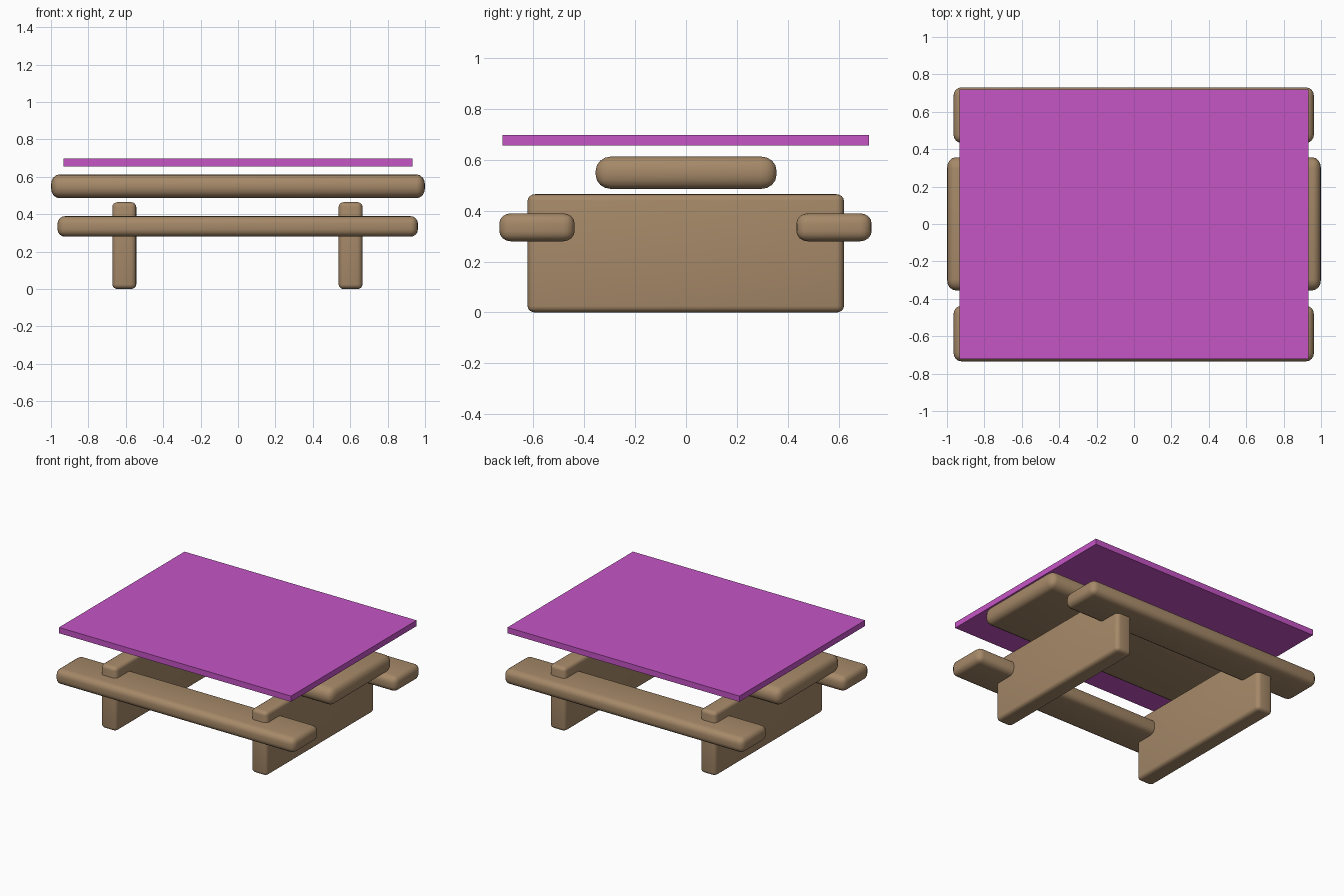
import bpy, bmesh
from mathutils import Vector

cube = bpy.data.objects.get("Cube")
if cube:
    bpy.data.objects.remove(cube, do_unlink=True)


def make_material(name, rgb):
    mat = bpy.data.materials.new(name)
    mat.use_nodes = True
    mat.diffuse_color = (*rgb, 1)
    mat.node_tree.nodes["Principled BSDF"].inputs["Base Color"].default_value = (*rgb, 1)
    return mat


wood = make_material("tan wood", (0.38, 0.25, 0.14))
magenta = make_material("magenta", (0.56, 0.09, 0.56))


def board(name, low, high, mat, radii=None):
    """Box between two corners, with a rounding radius per axis."""
    low, high = Vector(low), Vector(high)
    size = high - low
    scale = Vector(radii) if radii else Vector((1, 1, 1))
    bm = bmesh.new()
    bmesh.ops.create_cube(bm, size=1)
    bmesh.ops.scale(bm, verts=bm.verts, vec=[s / r for s, r in zip(size, scale)])
    if radii:
        bmesh.ops.bevel(bm, geom=bm.edges[:], offset=1, offset_type='OFFSET',
                        segments=4, profile=0.5, affect='EDGES')
    bmesh.ops.scale(bm, verts=bm.verts, vec=scale)
    bmesh.ops.recalc_face_normals(bm, faces=bm.faces)
    mesh = bpy.data.meshes.new(name)
    bm.to_mesh(mesh)
    bm.free()
    mesh.materials.append(mat)
    obj = bpy.data.objects.new(name, mesh)
    obj.location = (low + high) / 2
    bpy.context.collection.objects.link(obj)
    if radii:
        bpy.ops.object.select_all(action='DESELECT')
        obj.select_set(True)
        bpy.context.view_layer.objects.active = obj
        bpy.ops.object.shade_smooth_by_angle()
    return obj


# Leg panels
for side, x in (("right", -0.608), ("left", 0.602)):
    board(side + "_leg_panel", (x - 0.064, -0.623, 0), (x + 0.064, 0.621, 0.465),
          wood, (0.03, 0.03, 0.025))

# Bench planks
for side, y in (("front", -0.586), ("back", 0.582)):
    board(side + "_bench", (-0.965, y - 0.148, 0.28), (0.962, y + 0.148, 0.39),
          wood, (0.04, 0.045, 0.04))

# Table plank and the flat panel above it
board("table_top", (-1, -0.355, 0.486), (1, 0.356, 0.613), wood, (0.045, 0.06, 0.055))
board("cover_panel", (-0.934, -0.722, 0.656), (0.932, 0.72, 0.698), magenta)
